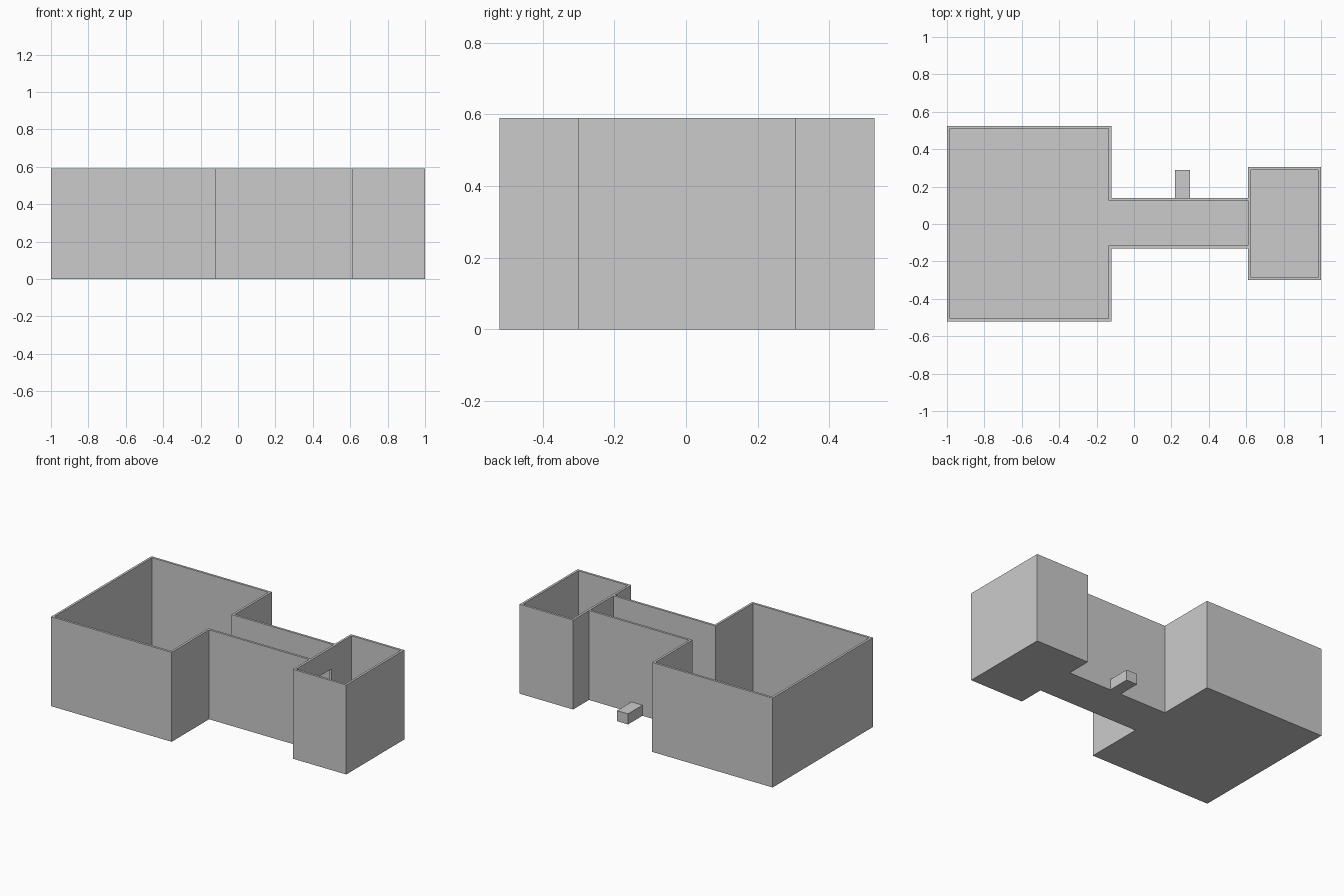
import bpy, bmesh

if "Cube" in bpy.data.objects:
    bpy.data.objects.remove(bpy.data.objects["Cube"])

HEIGHT = 0.59
FLOOR = 0.005
T = 0.015  # wall thickness


def prism(name, outline, z0, z1):
    """Extrude a flat outline upward from z0 to z1."""
    bm = bmesh.new()
    base = bm.faces.new([bm.verts.new((x, y, z0)) for x, y in outline])
    top = bmesh.ops.extrude_face_region(bm, geom=[base], use_keep_orig=True)["geom"]
    for v in top:
        if isinstance(v, bmesh.types.BMVert):
            v.co.z = z1
    bmesh.ops.recalc_face_normals(bm, faces=bm.faces)
    mesh = bpy.data.meshes.new(name)
    bm.to_mesh(mesh)
    bm.free()
    obj = bpy.data.objects.new(name, mesh)
    bpy.context.collection.objects.link(obj)
    return obj


def rect(x0, x1, y0, y1):
    return [(x0, y0), (x1, y0), (x1, y1), (x0, y1)]


# plan dimensions
HX0, HX1, HY0, HY1 = -1.0, -0.12, -0.52, 0.525   # large hall
CX1, CY0, CY1 = 0.61, -0.13, 0.14                # corridor
RX1, RY0, RY1 = 1.0, -0.30, 0.305                # small room
DY0, DY1, DZ = -0.07, 0.08, 0.45                 # doorway

# hall and corridor walls, open to each other
outer = [(CX1, CY1), (HX1, CY1), (HX1, HY1), (HX0, HY1),
         (HX0, HY0), (HX1, HY0), (HX1, CY0), (CX1, CY0)]
inner = [(CX1, CY0 + T), (HX1 - T, CY0 + T), (HX1 - T, HY0 + T), (HX0 + T, HY0 + T),
         (HX0 + T, HY1 - T), (HX1 - T, HY1 - T), (HX1 - T, CY1 - T), (CX1, CY1 - T)]
prism("hall_and_corridor_walls", outer + inner, FLOOR, HEIGHT)

# small room walls, broken by the doorway
outer = [(CX1, DY0), (CX1, RY0), (RX1, RY0), (RX1, RY1), (CX1, RY1), (CX1, DY1)]
inner = [(CX1 + T, DY1), (CX1 + T, RY1 - T), (RX1 - T, RY1 - T),
         (RX1 - T, RY0 + T), (CX1 + T, RY0 + T), (CX1 + T, DY0)]
prism("small_room_walls", outer + inner, FLOOR, HEIGHT)
prism("doorway_lintel", rect(CX1, CX1 + T, DY0, DY1), DZ, HEIGHT)

# floor following the whole plan
prism("floor", [(HX0, HY0), (HX1, HY0), (HX1, CY0), (CX1, CY0), (CX1, RY0), (RX1, RY0),
                (RX1, RY1), (CX1, RY1), (CX1, CY1), (HX1, CY1), (HX1, HY1), (HX0, HY1)],
      0, FLOOR)

# outside step against the corridor wall
prism("step", rect(0.22, 0.30, CY1, 0.29), 0, 0.07)
